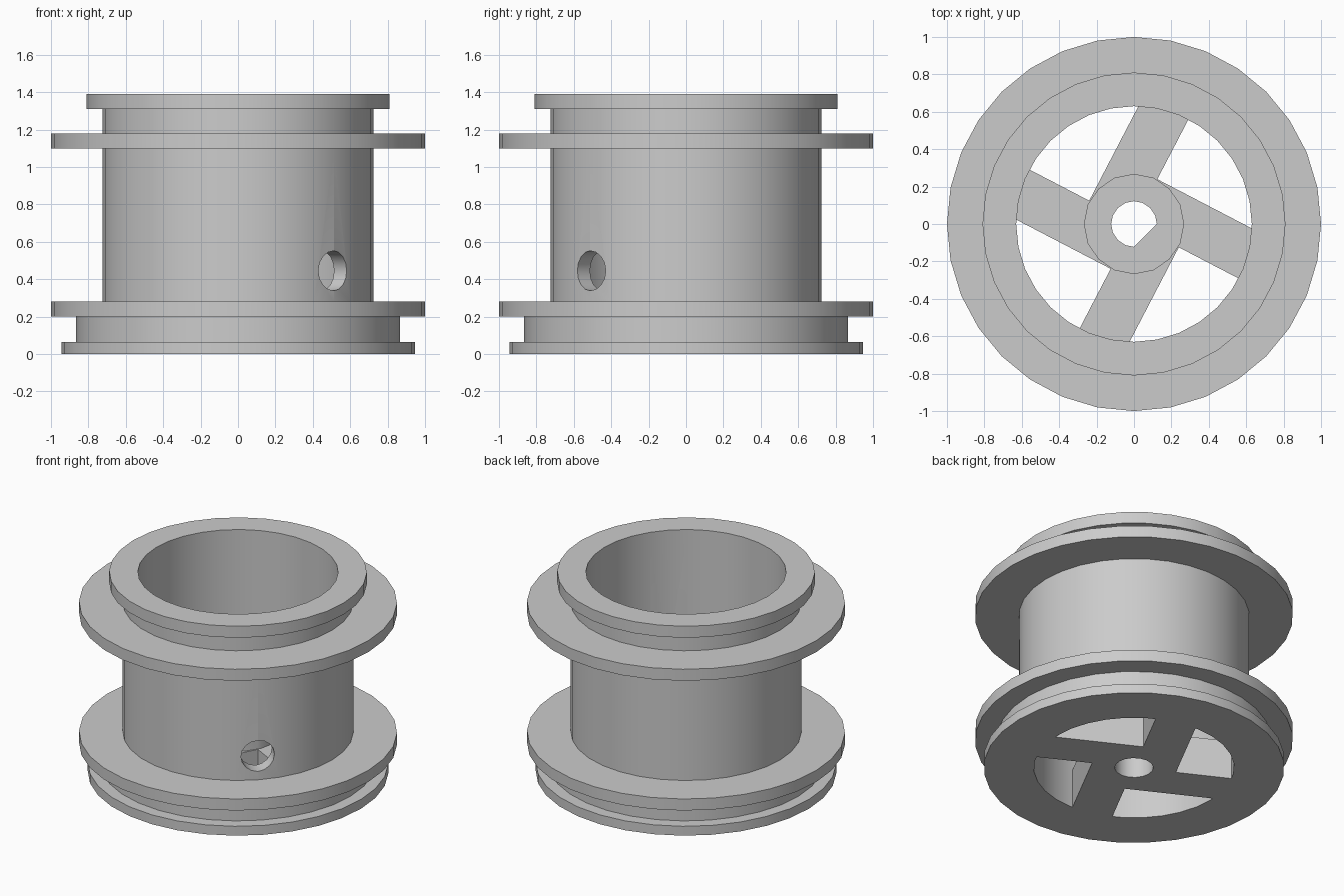
import bpy, bmesh, math
from mathutils import Vector, Matrix

cube = bpy.data.objects.get("Cube")
if cube:
    bpy.data.objects.remove(cube, do_unlink=True)

SIDES = 32
BORE_R = 0.63          # inside of the barrel
HUB_R = 0.27
SHAFT_R = 0.122
SPOKE_TOP = 0.27
HUB_TOP = 0.62
HOLE_Z = 0.445
SPOKE_ANGLE = math.radians(62.5)

grey = bpy.data.materials.new("plain grey")
grey.use_nodes = True
grey.diffuse_color = (0.6, 0.6, 0.6, 1)
grey.node_tree.nodes["Principled BSDF"].inputs["Base Color"].default_value = (0.6, 0.6, 0.6, 1)


def new_object(name, bm):
    bmesh.ops.recalc_face_normals(bm, faces=bm.faces)
    mesh = bpy.data.meshes.new(name)
    bm.to_mesh(mesh)
    bm.free()
    mesh.materials.append(grey)
    obj = bpy.data.objects.new(name, mesh)
    bpy.context.collection.objects.link(obj)
    return obj


def circle(radius, sides, start=0.0, sweep=math.tau):
    """Points round a circle; a part sweep includes its end point."""
    count = sides if sweep == math.tau else sides + 1
    return [(radius * math.cos(start + sweep * i / sides),
             radius * math.sin(start + sweep * i / sides)) for i in range(count)]


def prism(name, outline, z0, z1):
    bm = bmesh.new()
    face = bm.faces.new([bm.verts.new((x, y, z0)) for x, y in outline])
    up = bmesh.ops.extrude_face_region(bm, geom=[face])
    verts = [v for v in up["geom"] if isinstance(v, bmesh.types.BMVert)]
    bmesh.ops.translate(bm, verts=verts, vec=(0, 0, z1 - z0))
    return new_object(name, bm)


def lathe(name, profile):
    """Revolve a closed (radius, height) profile round the z axis."""
    bm = bmesh.new()
    rings = []
    for i in range(SIDES):
        a = math.tau * i / SIDES
        rings.append([bm.verts.new((r * math.cos(a), r * math.sin(a), z)) for r, z in profile])
    for i, ring in enumerate(rings):
        nxt = rings[(i + 1) % SIDES]
        for j in range(len(profile)):
            k = (j + 1) % len(profile)
            bm.faces.new((ring[j], nxt[j], nxt[k], ring[k]))
    return new_object(name, bm)


def combine(obj, tool, operation):
    """Apply a boolean and discard the tool."""
    mod = obj.modifiers.new(operation.lower(), 'BOOLEAN')
    mod.operation = operation
    mod.solver = 'EXACT'
    mod.object = tool
    select(obj)
    bpy.ops.object.modifier_apply(modifier=mod.name)
    bpy.data.objects.remove(tool, do_unlink=True)


def select(obj):
    bpy.ops.object.select_all(action='DESELECT')
    obj.select_set(True)
    bpy.context.view_layer.objects.active = obj


def radial_drill(radius, near, far):
    """Horizontal cutter pointing to the front left."""
    tool = prism("drill", circle(radius, 16), near, far)
    turn = Vector((1, -1, 0)).to_track_quat('Z', 'Y').to_matrix().to_4x4()
    tool.data.transform(Matrix.Translation((0, 0, HOLE_Z)) @ turn)
    return tool


# Barrel with its flanges: (radius, top height) of each step from the bottom
steps = [(0.945, 0.065), (0.865, 0.2), (1.0, 0.28), (0.725, 1.1),
         (1.0, 1.18), (0.725, 1.31), (0.81, 1.39)]
profile, bottom = [(BORE_R, 0)], 0
for radius, top in steps:
    profile += [(radius, bottom), (radius, top)]
    bottom = top
profile.append((BORE_R, bottom))
barrel = lathe("barrel", profile)
combine(barrel, radial_drill(0.107, 0.5, 0.9), 'DIFFERENCE')

# Pinwheel of four spokes, each with one edge on the radius
outline = []
for k in range(4):
    turn = Matrix.Rotation(SPOKE_ANGLE + k * math.pi / 2, 2)
    for point in ((HUB_R, 0), (0.68, 0), (0.68, HUB_R)):
        outline.append(tuple(turn @ Vector(point)))
spokes = prism("hub_and_spokes", outline, 0, SPOKE_TOP)
combine(spokes, prism("trim", circle(BORE_R, SIDES), -0.1, 1), 'INTERSECT')

# Hub standing above the spokes
combine(spokes, prism("hub", circle(HUB_R - 0.002, 16), 0.1, HUB_TOP), 'UNION')

# Shaft hole: round below, with a flat on one side above
combine(spokes, prism("round_bore", circle(SHAFT_R, 16), -0.1, SPOKE_TOP), 'DIFFERENCE')
flat_side = circle(SHAFT_R, 12, 0, 1.5 * math.pi)
combine(spokes, prism("flat_bore", flat_side, SPOKE_TOP - 0.05, 1), 'DIFFERENCE')

# Screw hole through the hub wall
combine(spokes, radial_drill(0.06, 0.0, 0.5), 'DIFFERENCE')

for obj in (barrel, spokes):
    select(obj)
    bpy.ops.object.shade_smooth_by_angle(angle=math.radians(30))
